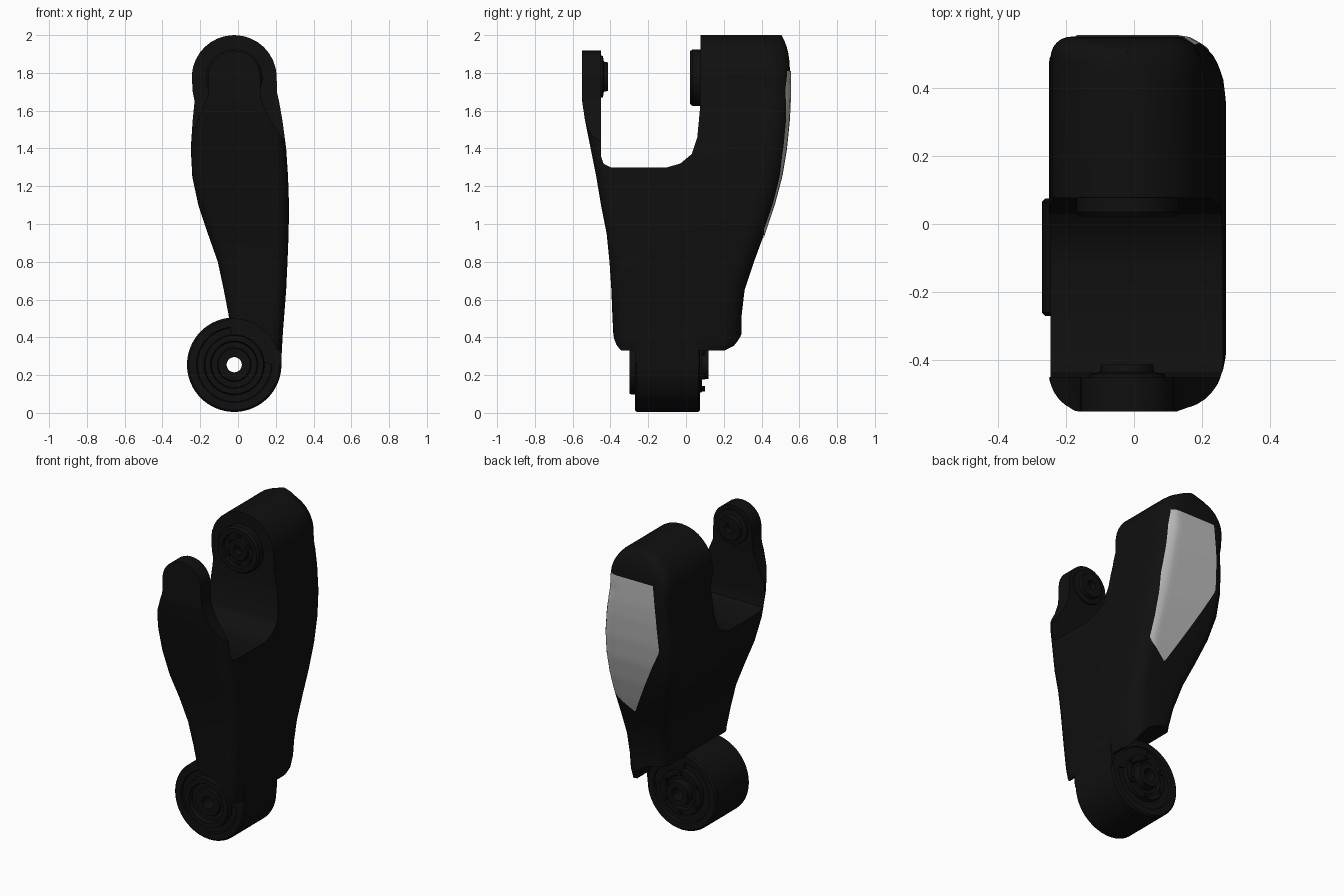
import bpy, bmesh, math
from mathutils import Vector
from mathutils.bvhtree import BVHTree

if "Cube" in bpy.data.objects:
    bpy.data.objects.remove(bpy.data.objects["Cube"])


def material(name, rgb):
    m = bpy.data.materials.new(name)
    m.diffuse_color = (*rgb, 1)
    m.use_nodes = True
    m.node_tree.nodes["Principled BSDF"].inputs["Base Color"].default_value = m.diffuse_color
    return m


BLACK = material("black_shell", (0.005, 0.005, 0.005))
GREY = material("light_grey_panel", (0.5, 0.5, 0.5))
CX = -0.02  # shared x of every pivot axis


def make(name, verts, faces, mat=BLACK, smooth=30):
    me = bpy.data.meshes.new(name)
    me.from_pydata([tuple(v) for v in verts], [], faces)
    bm = bmesh.new()
    bm.from_mesh(me)
    bmesh.ops.recalc_face_normals(bm, faces=bm.faces)
    bm.to_mesh(me)
    bm.free()
    me.materials.append(mat)
    ob = bpy.data.objects.new(name, me)
    bpy.context.collection.objects.link(ob)
    if smooth:
        shade(ob, smooth)
    return ob


def activate(ob):
    bpy.ops.object.select_all(action='DESELECT')
    ob.select_set(True)
    bpy.context.view_layer.objects.active = ob


def shade(ob, angle):
    activate(ob)
    bpy.ops.object.shade_smooth_by_angle(angle=math.radians(angle))


def prism(name, pts, axis, a, b):
    """Extrude a profile: axis 'y' takes (x, z) points, axis 'x' takes (y, z)."""
    n = len(pts)
    put = (lambda p, t: (p[0], t, p[1])) if axis == 'y' else (lambda p, t: (t, p[0], p[1]))
    verts = [put(p, a) for p in pts] + [put(p, b) for p in pts]
    faces = [(i, (i + 1) % n, n + (i + 1) % n, n + i) for i in range(n)]
    return make(name, verts, faces + [tuple(range(n)), tuple(range(n, 2 * n))])


def lathe(name, prof, cz, n=40, cx=CX):
    """Spin a closed (radius, y) profile about a y-directed axis."""
    k = len(prof)
    verts = [(cx + r * math.cos(2 * math.pi * i / n), y, cz + r * math.sin(2 * math.pi * i / n))
             for i in range(n) for r, y in prof]
    faces = [(i * k + j, i * k + (j + 1) % k, (i + 1) % n * k + (j + 1) % k, (i + 1) % n * k + j)
             for i in range(n) for j in range(k)]
    return make(name, verts, faces)


def circle(r, cz, a0, a1, n):
    return [(CX + r * math.cos(math.radians(a0 + (a1 - a0) * i / n)),
             cz + r * math.sin(math.radians(a0 + (a1 - a0) * i / n))) for i in range(n + 1)]


def cut(ob, cutter):
    m = ob.modifiers.new("cut", 'BOOLEAN')
    m.operation, m.solver, m.object = 'DIFFERENCE', 'EXACT', cutter
    activate(ob)
    bpy.ops.object.modifier_apply(modifier=m.name)
    bpy.data.objects.remove(cutter)


# Leg shell: rounded sections (z, left, right, front, back) lofted upward
rows = [(.33, -.01, .225, -.37, .25), (.355, -.02, .23, -.378, .28), (.42, -.04, .237, -.385, .295),
        (.52, -.05, .245, -.39, .295), (.65, -.075, .255, -.395, .31), (.80, -.107, .262, -.405, .36),
        (.95, -.16, .268, -.42, .415), (1.1, -.21, .27, -.45, .465), (1.25, -.242, .265, -.475, .505),
        (1.4, -.25, .255, -.505, .53), (1.55, -.24, .235, -.535, .545), (1.65, -.23, .217, -.55, .55),
        (1.7, -.24, .206, -.55, .55)]
for i in range(9):
    a = math.radians(3 + 86 * i / 8)
    w = .225 * math.cos(a)
    rows.append((1.775 + .225 * math.sin(a), CX - w, CX + w, -.55, .55 - .045 * math.sin(a) ** 3))


def section(z, xl, xr, yf, yb):
    w = xr - xl
    out = []
    # corners: back right, back left, front left, front right
    for sx, sy, rx, ry, a0 in ((1, 1, .085, .11, 0), (-1, 1, .06, .06, 90),
                               (-1, -1, .07, .06, 180), (1, -1, .07, .07, 270)):
        rx = min(rx, w * .35)
        cx = xr - rx if sx > 0 else xl + rx
        cy = yb - ry if sy > 0 else yf + ry
        for i in range(7):
            a = math.radians(a0 + 15 * i)
            out.append((cx + rx * math.cos(a), cy + ry * math.sin(a), z))
    return out


rings = [section(*r) for r in rows]
N = len(rings[0])
faces = [(r * N + i, r * N + (i + 1) % N, (r + 1) * N + (i + 1) % N, (r + 1) * N + i)
         for r in range(len(rings) - 1) for i in range(N)]
faces += [tuple(range(N)), tuple(range((len(rings) - 1) * N, len(rings) * N))]
shell = make("leg_shell", [v for ring in rings for v in ring], faces, smooth=0)

# Fork gap between the two upper arms
cut(shell, prism("gap_cutter", [(-.45, 2.2), (-.45, 1.36), (-.437, 1.32), (-.40, 1.3), (-.1, 1.3),
                                (-.03, 1.32), (.03, 1.37), (.06, 1.46), (.073, 1.6), (.08, 2.2)],
                 'x', -.6, .6))
# Trim the thin front arm to a narrow rounded tab
arm = [(.3, 1.38), (.225, 1.47), (.16, 1.57), (.122, 1.66)] + circle(.138, 1.78, 0, 180, 16) + \
      [(-.16, 1.68), (-.195, 1.59), (-.235, 1.5), (-.3, 1.42)]
cut(shell, prism("arm_cutter", arm + [(-.5, 1.42), (-.5, 2.3), (.5, 2.3), (.5, 1.38)], 'y', -.8, -.3))
# Clearance around the lower knuckle
cut(shell, prism("knuckle_cutter", circle(.242, .255, 0, 352.5, 47), 'y', -.8, .8))
shade(shell, 30)

# Lower knuckle with through hole and stepped ring faces
lathe("lower_knuckle", [(.04, -.285), (.085, -.285), (.09, -.27), (.12, -.27), (.125, -.3), (.155, -.3),
                        (.16, -.262), (.195, -.262), (.2, -.27), (.24, -.27), (.25, -.26), (.25, .065),
                        (.24, .075), (.2, .075), (.195, .06), (.15, .06), (.145, .085), (.11, .085),
                        (.1, .07), (.08, .07), (.075, .12), (.04, .12)], .255, 64)
prism("knuckle_neck", [(-.05, .52), (.0, .65), (.2, .65), (.243, .5), (.236, .4), (.228, .25), (-.02, .3)],
      'y', -.27, .07)

# Pivot bosses on the inner faces of the fork
lathe("rear_pivot", [(.03, .1), (.15, .1), (.15, .035), (.14, .022), (.11, .022), (.105, .04),
                     (.07, .04), (.065, .025), (.03, .025)], 1.775)
lathe("front_pivot", [(.03, -.47), (.115, -.47), (.11, -.44), (.08, -.435), (.075, -.412),
                      (.03, -.412)], 1.78)


# Bolt rings
def bolts(name, count, ring, r, cz, y0, y1):
    for i in range(count):
        a = 2 * math.pi * (i + .5) / count
        prism(f"{name}_{i + 1}", [(CX + ring * math.cos(a) + r * math.cos(math.pi * j / 4),
                                   cz + ring * math.sin(a) + r * math.sin(math.pi * j / 4))
                                  for j in range(8)], 'y', y0, y1)


bolts("rear_pivot_bolt", 6, .088, .014, 1.775, .026, .06)
bolts("knuckle_bolt", 6, .127, .014, .255, .06, .1)

# Grey back panel: polygon laid on the shell's back surface
bm = bmesh.new()
bm.from_mesh(shell.data)
tree = BVHTree.FromBMesh(bm)
bm.free()
left = [(.87, .09), (1.38, -.18), (1.6, -.17), (1.81, -.15)]
right = [(.87, .10), (.96, .225), (1.38, .22), (1.81, .165)]


def lerp(tab, z):
    for (z0, x0), (z1, x1) in zip(tab, tab[1:]):
        if z <= z1:
            return x0 + (x1 - x0) * (z - z0) / (z1 - z0)
    return tab[-1][1]


R, C = 36, 12
verts = []
for i in range(R + 1):
    z = .87 + .94 * i / R
    for j in range(C + 1):
        x = lerp(left, z) + (lerp(right, z) - lerp(left, z)) * j / C
        hit = tree.ray_cast(Vector((x, 2, z)), Vector((0, -1, 0)))[0]
        verts.append((x, (hit.y if hit else .45) + .005, z))
faces = [(i * (C + 1) + j + 1, i * (C + 1) + j, (i + 1) * (C + 1) + j, (i + 1) * (C + 1) + j + 1)
         for i in range(R) for j in range(C)]
panel = make("back_panel", verts, faces, GREY)
if panel.data.polygons[R * C // 2].normal.y < 0:
    panel.data.flip_normals()
